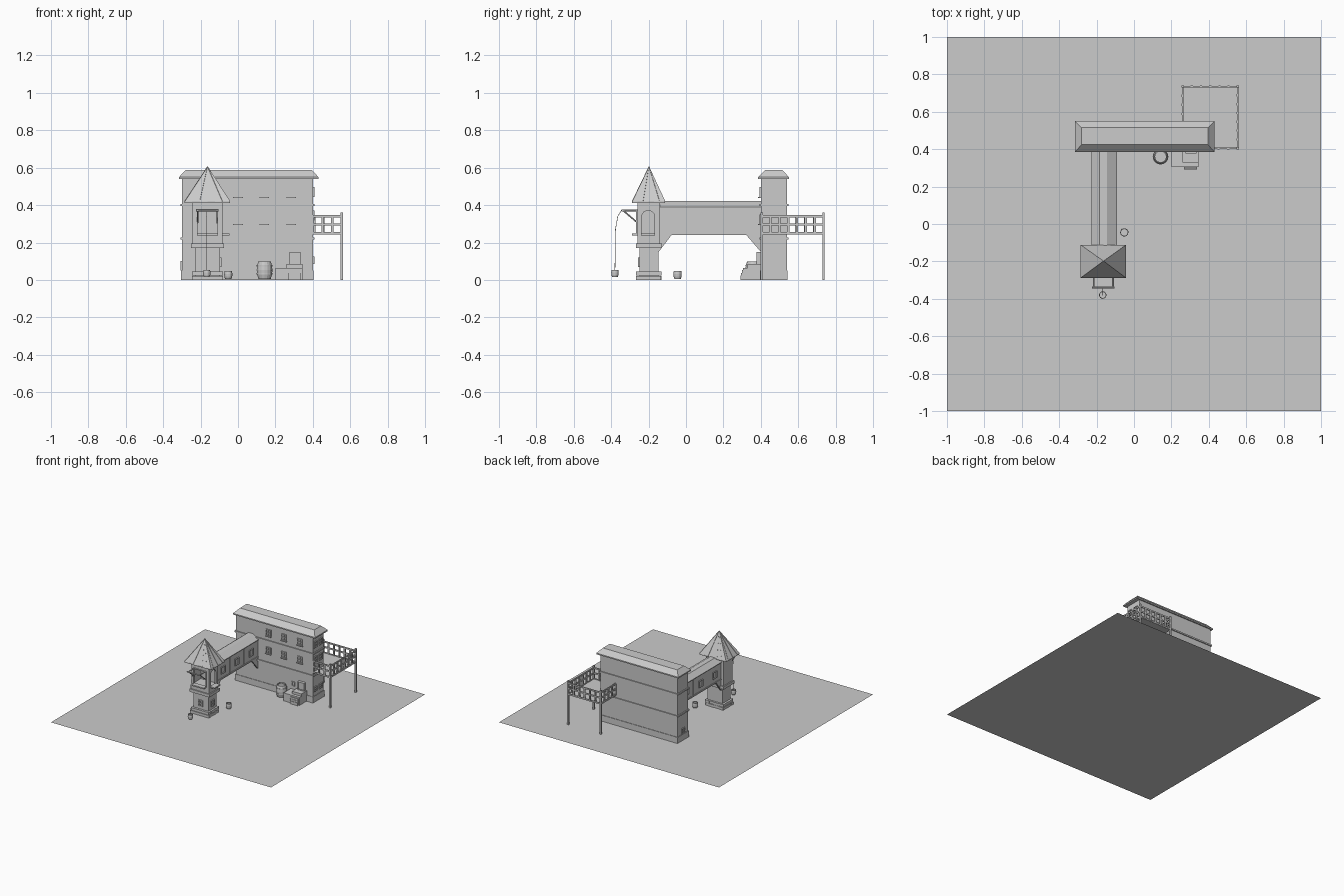
import bpy, bmesh, math
from mathutils import Vector

cube = bpy.data.objects.get("Cube")
if cube:
    bpy.data.objects.remove(cube, do_unlink=True)

grey = bpy.data.materials.new("plain_grey")
grey.use_nodes = True
TONE = (0.6, 0.6, 0.6, 1)
grey.diffuse_color = TONE
grey.node_tree.nodes["Principled BSDF"].inputs["Base Color"].default_value = TONE


def finish(name, bm):
    bmesh.ops.recalc_face_normals(bm, faces=bm.faces)
    me = bpy.data.meshes.new(name)
    bm.to_mesh(me)
    bm.free()
    me.materials.append(grey)
    ob = bpy.data.objects.new(name, me)
    bpy.context.collection.objects.link(ob)
    return ob


def add_loft(bm, low, high, z0, z1):
    """Closed solid between two (x0, x1, y0, y1) rectangles."""
    rings = []
    for (a, b, c, d), z in ((low, z0), (high, z1)):
        rings.append([bm.verts.new(p) for p in ((a, c, z), (b, c, z), (b, d, z), (a, d, z))])
    lo, hi = rings
    bm.faces.new(lo[::-1])
    bm.faces.new(hi)
    for i in range(4):
        j = (i + 1) % 4
        bm.faces.new((lo[i], lo[j], hi[j], hi[i]))


def boxes(name, items):
    bm = bmesh.new()
    for x0, x1, y0, y1, z0, z1 in items:
        r = (x0, x1, y0, y1)
        add_loft(bm, r, r, z0, z1)
    return finish(name, bm)


def box(name, *b):
    return boxes(name, [b])


def loft(name, low, high, z0, z1):
    bm = bmesh.new()
    add_loft(bm, low, high, z0, z1)
    return finish(name, bm)


def grow(r, m):
    return (r[0] - m, r[1] + m, r[2] - m, r[3] + m)


def extrude(name, pts, place, a, b):
    """Extrude a 2D profile; place(u, v, t) gives the 3D point."""
    bm = bmesh.new()
    r0 = [bm.verts.new(place(u, v, a)) for u, v in pts]
    r1 = [bm.verts.new(place(u, v, b)) for u, v in pts]
    bm.faces.new(r0)
    bm.faces.new(r1[::-1])
    for i in range(len(pts)):
        j = (i + 1) % len(pts)
        bm.faces.new((r0[i], r0[j], r1[j], r1[i]))
    return finish(name, bm)


def rod(name, p, q, r, sides=6):
    p, q = Vector(p), Vector(q)
    bm = bmesh.new()
    bmesh.ops.create_cone(bm, cap_ends=True, segments=sides, radius1=r, radius2=r, depth=(q - p).length)
    rot = (q - p).to_track_quat('Z', 'Y').to_matrix()
    for v in bm.verts:
        v.co = rot @ v.co + (p + q) / 2
    return finish(name, bm)


def lathe(name, profile, x, y, sides=16):
    bm = bmesh.new()
    rings = [[bm.verts.new((x + r * math.cos(math.tau * i / sides), y + r * math.sin(math.tau * i / sides), z))
              for i in range(sides)] for r, z in profile]
    for a, b in zip(rings, rings[1:]):
        for i in range(sides):
            j = (i + 1) % sides
            bm.faces.new((a[i], a[j], b[j], b[i]))
    bm.faces.new(rings[0][::-1])
    bm.faces.new(rings[-1])
    return finish(name, bm)


def window(name, centre, axis, side, w, h, cross=True):
    """Framed window standing off a wall; axis is the wall normal, side its sign."""
    t, d = 0.005, 0.008
    bars = [(-w, w, h - t, h), (-w, w, -h, -h + t), (-w, -w + t, -h, h), (w - t, w, -h, h)]
    if cross:
        bars += [(-w, w, -t / 2, t / 2), (-t / 2, t / 2, -h, h)]
    cx, cy, cz = centre
    out = []
    for u0, u1, v0, v1 in bars:
        n0, n1 = sorted((-0.004 * side, d * side))
        if axis == 'x':
            out.append((cx + n0, cx + n1, cy + u0, cy + u1, cz + v0, cz + v1))
        else:
            out.append((cx + u0, cx + u1, cy + n0, cy + n1, cz + v0, cz + v1))
    return boxes(name, out)


def cut(ob, cutter):
    m = ob.modifiers.new("opening", 'BOOLEAN')
    m.object, m.operation, m.solver = cutter, 'DIFFERENCE', 'EXACT'
    bpy.context.view_layer.objects.active = ob
    bpy.ops.object.modifier_apply(modifier=m.name)
    bpy.data.objects.remove(cutter, do_unlink=True)


# Ground sheet
bm = bmesh.new()
bmesh.ops.create_grid(bm, x_segments=1, y_segments=1, size=1)
finish("ground", bm)

# Main house: walls, plinth, floor bands, hipped roof
house = (-0.30, 0.40, 0.40, 0.54)
loft("house_walls", house, house, 0.0, 0.55)
loft("house_plinth", grow(house, 0.004), grow(house, 0.004), 0.0, 0.05)
for z in (0.215, 0.395):
    loft("house_band", grow(house, 0.008), grow(house, 0.008), z, z + 0.012)
eave = (-0.315, 0.43, 0.385, 0.55)
loft("house_eave", eave, eave, 0.54, 0.55)
loft("house_roof", eave, (-0.28, 0.395, 0.425, 0.515), 0.55, 0.588)

# House windows
for z in (0.325, 0.47):
    for x in (0.0, 0.14, 0.285):
        window("front_window", (x, 0.40, z), 'y', -1, 0.023, 0.026)
        box("front_sill", x - 0.026, x + 0.026, 0.386, 0.40, z - 0.032, z - 0.026)
for z, h in ((0.47, 0.026), (0.345, 0.026), (0.105, 0.02)):
    for y in (0.43, 0.5):
        window("end_window", (0.40, y, z), 'x', 1, 0.02, h)
window("cellar_window", (0.225, 0.40, 0.11), 'y', -1, 0.015, 0.018, False)
window("left_end_window", (-0.30, 0.47, 0.075), 'x', -1, 0.02, 0.025)

# Entrance: porch block, steps and door
box("porch", 0.20, 0.345, 0.305, 0.40, 0, 0.065)
boxes("porch_steps", [(0.268, 0.338, 0.299 - 0.004 * i, 0.31, 0, 0.053 - 0.015 * i) for i in range(3)])
box("porch_upper_step", 0.26, 0.345, 0.33, 0.40, 0.065, 0.085)
box("front_door", 0.275, 0.335, 0.385, 0.40, 0.085, 0.15)
window("door_frame", (0.305, 0.385, 0.117), 'y', -1, 0.03, 0.033, False)

# Gallery: floor, posts and lattice railing
bx0, bx1, by0, by1 = 0.26, 0.555, 0.405, 0.735
box("gallery_floor", bx0, bx1, by0, by1, 0.243, 0.25)
for x, y in ((bx1, by0), (bx1, by1), (bx0, by1)):
    box("gallery_post", x - 0.006, x + 0.006, y - 0.006, y + 0.006, 0, 0.36)


def railing(p, q):
    n = round((Vector(q) - Vector(p)).length / 0.047)
    g, parts = 0.004, []
    for z in (0.25, 0.297, 0.34):
        parts.append((min(p[0], q[0]) - g, max(p[0], q[0]) + g, min(p[1], q[1]) - g, max(p[1], q[1]) + g, z - 0.006, z + 0.006))
    for i in range(n + 1):
        x, y = Vector(p).lerp(Vector(q), i / n)
        parts.append((x - 0.006, x + 0.006, y - 0.006, y + 0.006, 0.25, 0.34))
    boxes("gallery_railing", parts)


railing((0.40, by0), (bx1, by0))
railing((bx1, by0), (bx1, by1))
railing((bx0, by1), (bx1, by1))
railing((bx0, 0.54), (bx0, by1))

# Tower: stone foot, lower room, band, open upper room
tower = (-0.23, -0.095, -0.248, -0.146)
tx, ty = -0.163, -0.198
loft("tower_lower", tower, tower, 0, 0.18)
stones = []
for z in (0.0, 0.024):
    for i in range(4):
        s = 0.007 * ((i + (z > 0)) % 2)
        x, y = -0.246 + i * 0.042, -0.266 + i * 0.034
        stones.append((x, x + 0.039, -0.266 + s, -0.13 - s, z, z + 0.021))
        stones.append((-0.247 + s, -0.079 - s, y, y + 0.031, z, z + 0.021))
boxes("tower_foot_stones", stones)
upper = (-0.243, -0.083, -0.258, -0.138)
loft("tower_band", grow(upper, 0.009), grow(upper, 0.009), 0.172, 0.196)
room = loft("tower_room", upper, upper, 0.19, 0.43)
cut(room, box("room_cutter", *[v for v in (-0.233, -0.093, -0.248, -0.15)], 0.24, 0.42))
cut(room, box("front_cutter", -0.216, -0.112, -0.28, -0.23, 0.245, 0.37))
arch = [(-0.235, 0.245), (-0.17, 0.245)] + [
    (-0.2025 + 0.0325 * math.cos(a), 0.345 + 0.025 * math.sin(a)) for a in [math.pi * i / 8 for i in range(9)]]
cut(room, extrude("arch_cutter", arch, lambda u, v, t: (t, u, v), -0.12, -0.05))
box("side_sill", -0.09, -0.045, -0.24, -0.165, 0.238, 0.248)
box("front_sill_board", -0.22, -0.108, -0.29, -0.25, 0.238, 0.248)
window("opening_frame", (tx, -0.258, 0.308), 'y', -1, 0.058, 0.066, False)
window("tower_window", (-0.095, ty, 0.095), 'x', 1, 0.02, 0.026)
window("tower_front_window", (tx, -0.248, 0.095), 'y', -1, 0.02, 0.026)

# Tower roof: pyramid covered in wedge planks
rect = (-0.285, -0.043, -0.288, -0.112)
apex = Vector((tx, ty, 0.604))
loft("tower_roof", grow(rect, -0.004), (tx - 0.003, tx + 0.003, ty - 0.003, ty + 0.003), 0.42, 0.597)
corners = [Vector((rect[i], rect[j], 0.418)) for i, j in ((0, 2), (1, 2), (1, 3), (0, 3))]
bm = bmesh.new()
for k in range(4):
    a, b = corners[k], corners[(k + 1) % 4]
    for i in range(6):
        p, q = a.lerp(b, i / 6), a.lerp(b, (i + 1) / 6)
        lift = Vector((0, 0, 0.005 * (i % 2)))
        top = [bm.verts.new(v + lift) for v in (p, q, apex)]
        low = [bm.verts.new(v - Vector((0, 0, 0.006))) for v in (p, q, apex)]
        bm.faces.new(top)
        bm.faces.new(low[::-1])
        for m in range(3):
            n = (m + 1) % 3
            bm.faces.new((low[m], low[n], top[n], top[m]))
finish("tower_roof_planks", bm)

# Hoist: two braced arms, crossbar, rope and bucket
for x in (-0.215, -0.112):
    rod("hoist_arm", (x, -0.25, 0.372), (x, -0.345, 0.372), 0.005)
    rod("hoist_brace", (x, -0.258, 0.305), (x, -0.335, 0.37), 0.004)
rod("hoist_crossbar", (-0.225, -0.34, 0.372), (-0.105, -0.34, 0.372), 0.006)
path = [(-0.345, 0.372), (-0.365, 0.34), (-0.377, 0.27), (-0.38, 0.05)]
for (y0, z0), (y1, z1) in zip(path, path[1:]):
    rod("hoist_rope", (-0.167, y0, z0), (-0.167, y1, z1), 0.0015, 4)

# Buckets and barrel
pail = [(0.017, 0.0), (0.021, 0.012), (0.022, 0.025), (0.02, 0.042), (0.016, 0.042), (0.016, 0.034)]
lathe("hanging_bucket", [(r * 0.9, z * 0.9 + 0.016) for r, z in pail], -0.167, -0.38)
lathe("yard_bucket", [(r, z + 0.006) for r, z in pail], -0.052, -0.045)
lathe("barrel", [(0.033, 0.005), (0.04, 0.03), (0.042, 0.052), (0.04, 0.075), (0.034, 0.098),
                 (0.029, 0.098), (0.029, 0.088)], 0.142, 0.36)
for z in (0.03, 0.072):
    lathe("barrel_hoop", [(0.042, z), (0.042, z + 0.007)], 0.142, 0.36)

# Covered bridge: body with pitched top, eaves, ribs, windows and braces
section = [(-0.22, 0.245), (-0.10, 0.245), (-0.10, 0.385), (-0.145, 0.418), (-0.185, 0.418), (-0.22, 0.385)]
along_y = lambda u, v, t: (u, t, v)
extrude("bridge_body", section, along_y, -0.145, 0.405)
roof = [(-0.228, 0.383), (-0.092, 0.383), (-0.092, 0.389), (-0.145, 0.422), (-0.185, 0.422), (-0.228, 0.389)]
extrude("bridge_roof", roof, along_y, -0.14, 0.40)
box("bridge_floor", -0.225, -0.095, -0.14, 0.40, 0.24, 0.25)
for y in (0.035, 0.22):
    box("bridge_rib", -0.223, -0.097, y - 0.003, y + 0.003, 0.245, 0.387)
for side, x in ((1, -0.10), (-1, -0.22)):
    for y in (-0.055, 0.125, 0.31):
        window("bridge_window", (x, y, 0.312), 'x', side, 0.026, 0.028, False)
    for near, far in ((-0.146, -0.075), (0.40, 0.32)):
        inner = x - side * 0.014
        extrude("bridge_brace", [(near, 0.243), (far, 0.243), (near, 0.15)],
                lambda u, v, t: (t, u, v), min(x, inner), max(x, inner))
